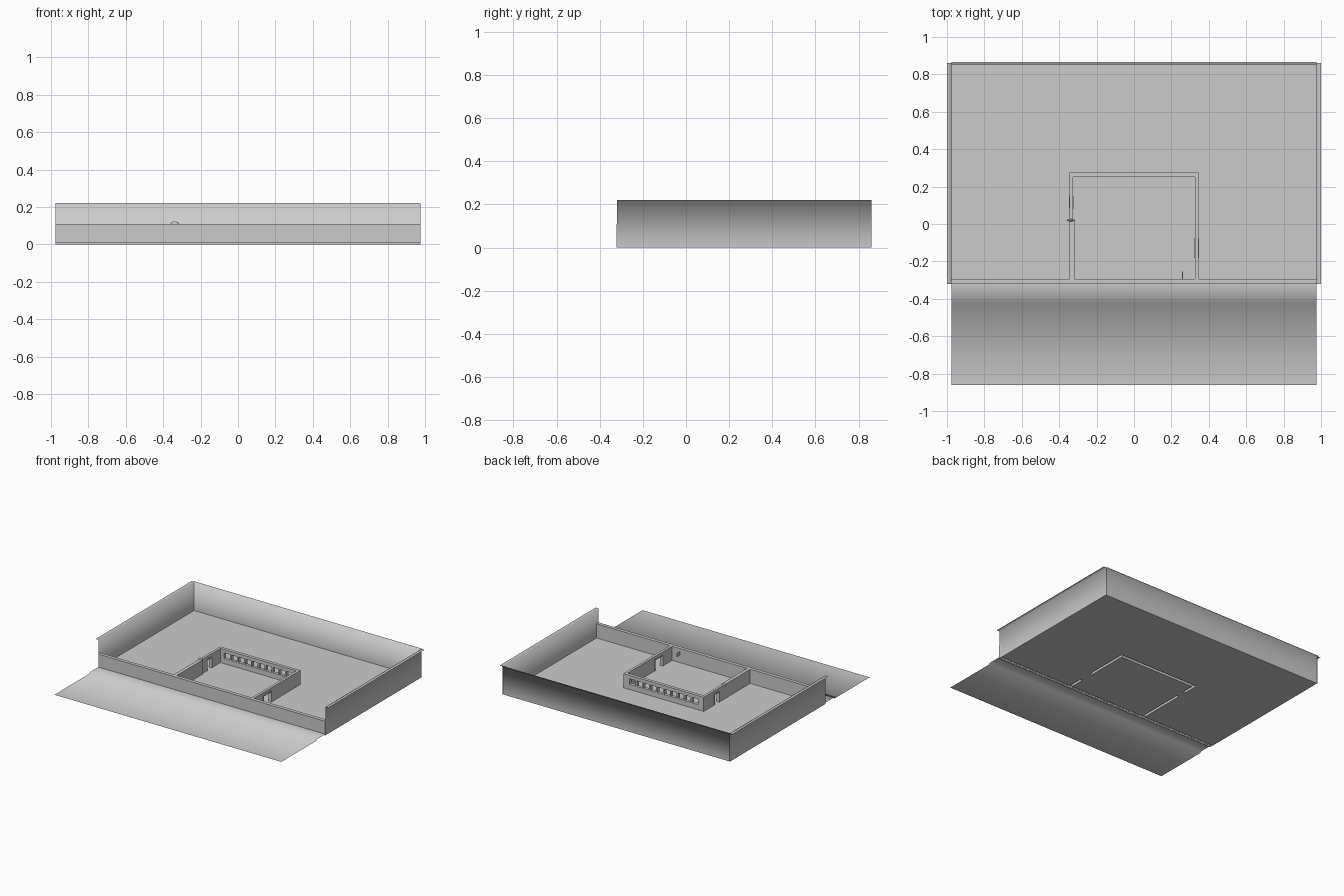
import bpy, bmesh, math

cube = bpy.data.objects.get("Cube")
if cube:
    bpy.data.objects.remove(cube, do_unlink=True)

grey = bpy.data.materials.new("light grey")
grey.use_nodes = True
grey.diffuse_color = (0.6, 0.6, 0.6, 1)
grey.node_tree.nodes["Principled BSDF"].inputs["Base Color"].default_value = grey.diffuse_color

HALF = 0.975      # half width of the lot
FRONT, BACK = -0.32, 0.853
WALL_H = 0.11     # height of the low walls


def finish(name, bm, smooth=False):
    mesh = bpy.data.meshes.new(name)
    bm.to_mesh(mesh)
    bm.free()
    mesh.materials.append(grey)
    for p in mesh.polygons:
        p.use_smooth = smooth
    ob = bpy.data.objects.new(name, mesh)
    bpy.context.collection.objects.link(ob)
    return ob


def add_box(bm, x, y, z):
    """Box from (min, max) ranges; boxes on the ground have no underside."""
    verts = bmesh.ops.create_cube(bm, size=1)["verts"]
    for v in verts:
        v.co = [r[0] if c < 0 else r[1] for c, r in zip(v.co, (x, y, z))]
    if z[0] == 0:
        faces = {f for v in verts for f in v.link_faces}
        under = [f for f in faces if all(v.co.z == 0 for v in f.verts)]
        bmesh.ops.delete(bm, geom=under, context="FACES_ONLY")


def boxes(name, *ranges):
    bm = bmesh.new()
    for r in ranges:
        add_box(bm, *r)
    return finish(name, bm)


def sheet(name, start, end, smooth=True):
    """Sheet spanned between two matching profiles."""
    bm = bmesh.new()
    a = [bm.verts.new(p) for p in start]
    b = [bm.verts.new(p) for p in end]
    for i in range(len(a) - 1):
        bm.faces.new((a[i], b[i], b[i + 1], a[i + 1]))
    return finish(name, bm, smooth)


def floor_piece(bm, x0, x1, y0, y1):
    bm.faces.new([bm.verts.new(p) for p in
                  ((x0, y0, 0), (x1, y0, 0), (x1, y1, 0), (x0, y1, 0))])


# Road and raised pavement with a small kerb
road = [(-0.86, 0), (-0.43, 0), (-0.425, 0.01), (FRONT, 0.01)]
sheet("road_and_pavement", [(-HALF, y, z) for y, z in road],
      [(HALF, y, z) for y, z in road])

# Tall outer walls, each with an outward flange on top
for side, name in ((1, "left_outer_wall"), (-1, "right_outer_wall")):
    prof = [(HALF, 0), (HALF, 0.22), (1.0, 0.22)]
    ends = [[(side * x, y, z) for x, z in prof] for y in (FRONT, BACK + 0.007)]
    sheet(name, *(ends if side > 0 else ends[::-1]))
prof = [(BACK, 0), (BACK, 0.22), (0.866, 0.22)]
sheet("back_outer_wall", [(HALF, y, z) for y, z in prof],
      [(-HALF, y, z) for y, z in prof])

# Room outline: inner and outer faces of its walls
XI, XO, YI, YO, YF = 0.325, 0.345, 0.25, 0.275, -0.295
doors = {-1: (0.085, 0.145), 1: (-0.18, -0.08)}

# Ground, split where the hollow walls stand, with sills in the doorways
bm = bmesh.new()
floor_piece(bm, -HALF, -XO, YF, YO)
floor_piece(bm, XO, HALF, YF, YO)
floor_piece(bm, -HALF, HALF, YO, BACK)
floor_piece(bm, -XI, XI, YF, YI)
for side, (y0, y1) in doors.items():
    xs = sorted((side * XI, side * XO))
    floor_piece(bm, *xs, y0, y1)
finish("ground", bm)

# Low front wall
boxes("front_wall", ((-HALF, HALF), (FRONT - 0.002, YF), (0, WALL_H)))

# Side walls of the room with a doorway and thin frames
DOOR_H = 0.085
for side, name in ((1, "left"), (-1, "right")):
    y0, y1 = doors[side]
    xs = sorted((side * XI, side * XO))
    boxes(name + "_room_wall",
          (xs, (YF, y0), (0, WALL_H)),
          (xs, (y1, YO), (0, WALL_H)),
          (xs, (y0, y1), (DOOR_H, WALL_H)))
    frame_x = (xs[0] - 0.003, xs[1] + 0.003)
    boxes(name + "_door_frame",
          (frame_x, (y0 - 0.003, y0 + 0.003), (0, DOOR_H)),
          (frame_x, (y1 - 0.003, y1 + 0.003), (0, DOOR_H)),
          (frame_x, (y0, y1), (DOOR_H - 0.004, DOOR_H + 0.002)))

# Back wall of the room with a row of ten windows
SILL, HEAD, W, N = 0.04, 0.083, 0.295, 10
ys = (YI, YO)
parts = [((-XI, XI), ys, (0, SILL)), ((-XI, XI), ys, (HEAD, WALL_H)),
         ((-XI, -W), ys, (SILL, HEAD)), ((W, XI), ys, (SILL, HEAD))]
for i in range(1, N):
    x = -W + 2 * W * i / N
    parts.append(((x - 0.006, x + 0.006), ys, (SILL, HEAD)))
boxes("back_room_wall", *parts)

# Lining on the inside of the right room wall
boxes("wall_lining", ((-XI, -0.318), (YF, 0.02), (0, WALL_H)))

# Small rounded cap on top of the right room wall
bm = bmesh.new()
bmesh.ops.create_uvsphere(bm, u_segments=16, v_segments=8, radius=1)
for v in bm.verts:
    v.co = (-0.338 + 0.022 * v.co.x, 0.02 + 0.006 * v.co.y, WALL_H + 0.012 * v.co.z)
finish("wall_cap", bm, True)

# Small bracket on the inside of the front wall
boxes("wall_bracket", ((0.257, 0.261), (YF, -0.255), (0.06, 0.085)))
